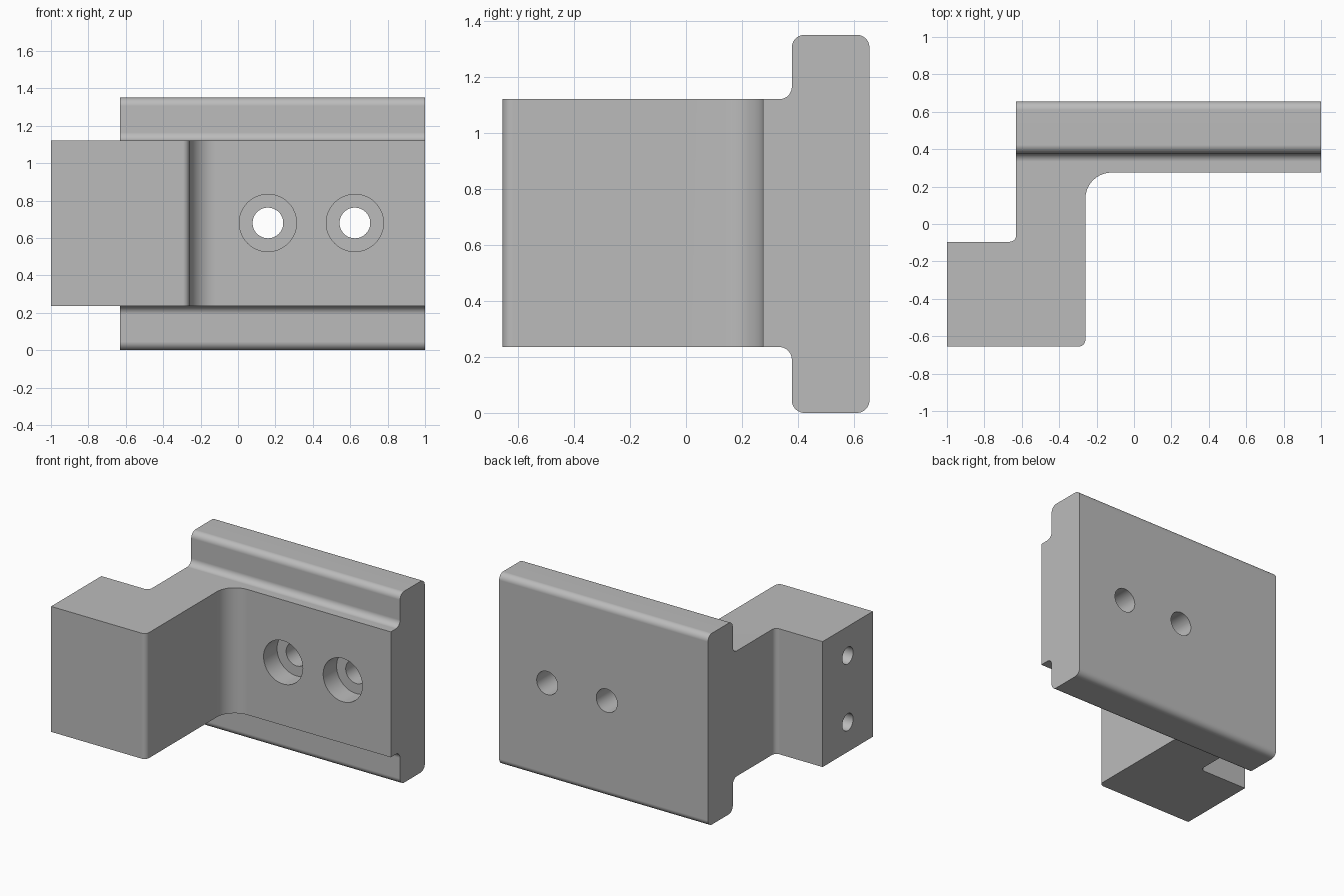
import bpy
import bmesh
import math
from mathutils import Matrix, Vector

cube = bpy.data.objects.get("Cube")
if cube:
    bpy.data.objects.remove(cube, do_unlink=True)

# Single grey finish
grey = bpy.data.materials.new("plain grey")
grey.use_nodes = True
grey.diffuse_color = (0.5, 0.5, 0.5, 1)
grey.node_tree.nodes["Principled BSDF"].inputs["Base Color"].default_value = (0.5, 0.5, 0.5, 1)


def rounded(corners, steps=10):
    """Turn (a, b, radius) corners into an outline with tangent arcs."""
    outline = []
    for i, (a, b, radius) in enumerate(corners):
        p = Vector((a, b))
        if not radius:
            outline.append(p)
            continue
        to_prev = (Vector(corners[i - 1][:2]) - p).normalized()
        to_next = (Vector(corners[(i + 1) % len(corners)][:2]) - p).normalized()
        centre = p + (to_prev + to_next) * radius
        for k in range(steps + 1):
            t = math.pi / 2 * k / steps
            outline.append(centre - radius * (to_next * math.cos(t) + to_prev * math.sin(t)))
    return outline


def new_object(name, bm):
    bmesh.ops.recalc_face_normals(bm, faces=bm.faces)
    mesh = bpy.data.meshes.new(name)
    bm.to_mesh(mesh)
    bm.free()
    mesh.materials.append(grey)
    obj = bpy.data.objects.new(name, mesh)
    bpy.context.collection.objects.link(obj)
    return obj


def prism(name, outline, place, sweep):
    bm = bmesh.new()
    face = bm.faces.new([bm.verts.new(place(p)) for p in outline])
    ext = bmesh.ops.extrude_face_region(bm, geom=[face])
    verts = [v for v in ext["geom"] if isinstance(v, bmesh.types.BMVert)]
    bmesh.ops.translate(bm, verts=verts, vec=sweep)
    return new_object(name, bm)


def drill(name, centre, radius, length, axis):
    bm = bmesh.new()
    turn = Matrix.Rotation(math.pi / 2, 4, "Y" if axis == "X" else "X")
    bmesh.ops.create_cone(bm, cap_ends=True, segments=48, radius1=radius, radius2=radius,
                          depth=length, matrix=Matrix.Translation(centre) @ turn)
    return new_object(name, bm)


def combine(target, tool, operation):
    mod = target.modifiers.new(operation.lower(), "BOOLEAN")
    mod.operation = operation
    mod.solver = "EXACT"
    mod.object = tool
    bpy.context.view_layer.objects.active = target
    bpy.ops.object.modifier_apply(modifier=mod.name)
    bpy.data.objects.remove(tool, do_unlink=True)


# Stepped plan outline of the bracket
plan = rounded([
    (-1, -0.655, 0), (-0.26, -0.655, 0.035), (-0.26, 0.275, 0.14), (1, 0.275, 0),
    (1, 0.655, 0), (-0.63, 0.655, 0), (-0.63, -0.095, 0.035), (-1, -0.095, 0),
])

# Tee-shaped side section: web, then taller rounded rail plate
low, high, top, r = 0.235, 1.12, 1.35, 0.045
section = rounded([
    (-0.8, low, 0), (0.378, low, r), (0.378, 0, r), (0.655, 0, r),
    (0.655, top, r), (0.378, top, r), (0.378, high, r), (-0.8, high, 0),
])

# The body is where the tee section and the plan overlap
bracket = prism("clamp_bracket", section, lambda p: (-1.2, p.x, p.y), (2.4, 0, 0))
plan_block = prism("plan_block", plan, lambda p: (p.x, p.y, -0.2), (0, 0, 1.8))
combine(bracket, plan_block, "INTERSECT")

# Counterbored through holes in the plate
for x in (0.16, 0.625):
    combine(bracket, drill("bolt_hole", (x, 0.5, 0.68), 0.082, 1, "Y"), "DIFFERENCE")
    combine(bracket, drill("counterbore", (x, 0.275, 0.68), 0.153, 0.3, "Y"), "DIFFERENCE")

# Blind holes in the end of the arm
for z in (0.445, 0.915):
    combine(bracket, drill("end_hole", (-1, -0.375, z), 0.06, 0.8, "X"), "DIFFERENCE")

# Smooth fillets, crisp flats
bpy.ops.object.select_all(action="DESELECT")
bracket.select_set(True)
bpy.context.view_layer.objects.active = bracket
bpy.ops.object.shade_smooth_by_angle(angle=math.radians(30))
normals = bracket.modifiers.new("flat face normals", "WEIGHTED_NORMAL")
normals.keep_sharp = True
